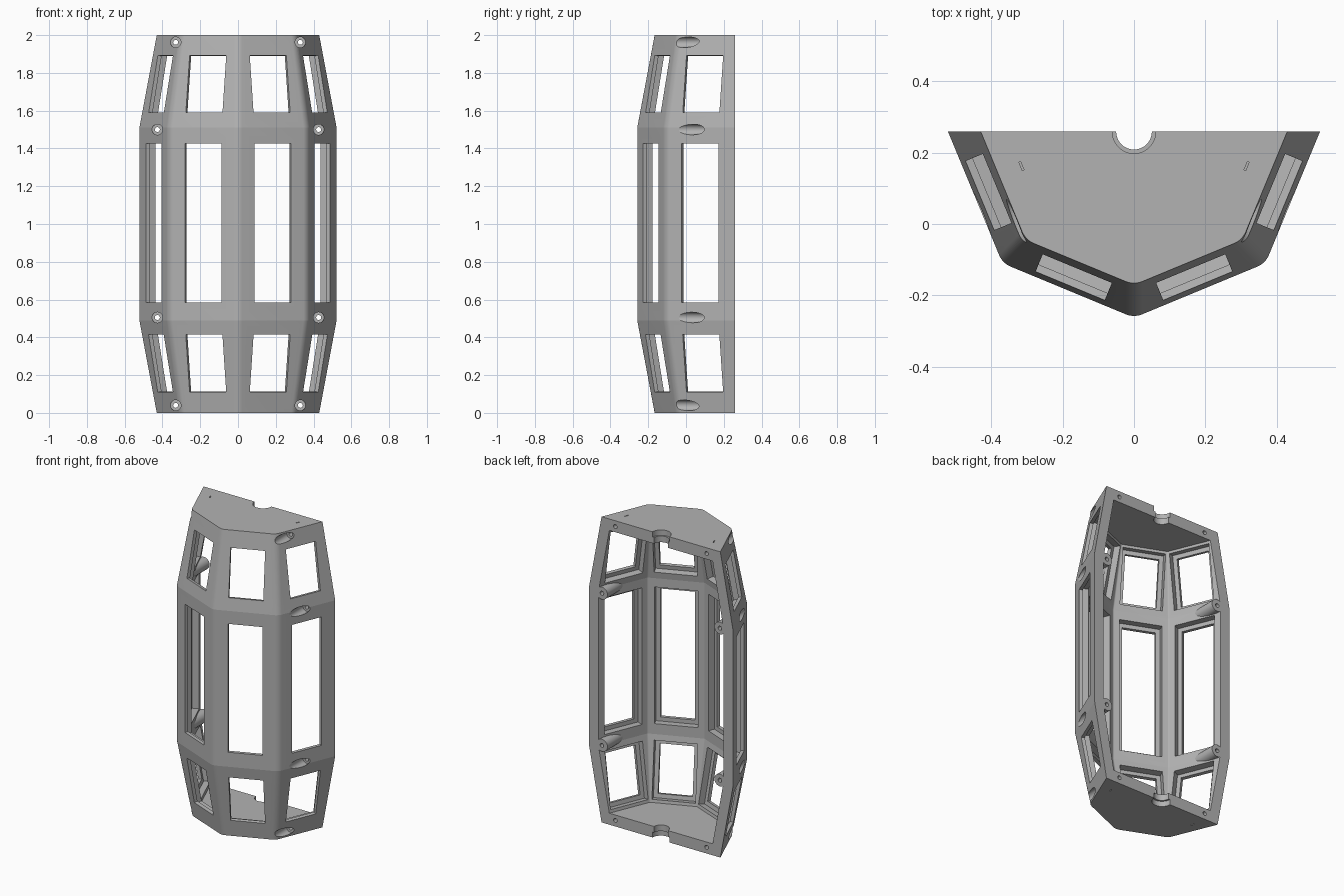
import bpy, bmesh
from math import sin, cos, radians, atan2
from mathutils import Matrix, Vector

cube = bpy.data.objects.get("Cube")
if cube:
    bpy.data.objects.remove(cube, do_unlink=True)

BACK = 0.259            # y of the open back plane, centre of the octagon
R_END, R_MID = 0.43, 0.522
Z_LOW, Z_HIGH = 0.49, 1.51
WALL, CAP, LIP = 0.065, 0.075, 0.022
HALF = radians(22.5)

grey = bpy.data.materials.new("plain grey")
grey.use_nodes = True
colour = (0.45, 0.45, 0.45, 1)
grey.diffuse_color = colour
grey.node_tree.nodes["Principled BSDF"].inputs["Base Color"].default_value = colour


def radius(z):
    """Corner radius of the octagon at a height."""
    edge = min(z, 2 - z)
    return R_END + (R_MID - R_END) * min(edge / Z_LOW, 1)


def make_object(name, bm):
    bmesh.ops.recalc_face_normals(bm, faces=bm.faces)
    mesh = bpy.data.meshes.new(name)
    bm.to_mesh(mesh)
    bm.free()
    mesh.materials.append(grey)
    obj = bpy.data.objects.new(name, mesh)
    bpy.context.collection.objects.link(obj)
    return obj


def half_octagon(r, fillet, overhang):
    """Outline with rounded corners, from the right back to the left back."""
    pts = [(-r, BACK + overhang)]
    if overhang:
        pts.append((-r, BACK))
    for k in (5, 6, 7):
        a = radians(45 * k)
        hub = r - fillet / cos(HALF)
        for i in range(9):
            t = a + HALF * (i / 4 - 1)
            pts.append((hub * cos(a) + fillet * cos(t),
                        BACK + hub * sin(a) + fillet * sin(t)))
    if overhang:
        pts.append((r, BACK))
    pts.append((r, BACK + overhang))
    return pts


def loft(name, heights, inset, fillet, overhang=0):
    bm = bmesh.new()
    rings = []
    for z in heights:
        outline = half_octagon(radius(z) - inset, fillet, overhang)
        rings.append([bm.verts.new((x, y, z)) for x, y in outline])
    n = len(rings[0])
    for low, high in zip(rings, rings[1:]):
        for i in range(n):
            j = (i + 1) % n
            bm.faces.new((low[i], low[j], high[j], high[i]))
    bm.faces.new(rings[0])
    bm.faces.new(rings[-1])
    return make_object(name, bm)


def add_box(bm, frame, size, centre):
    bmesh.ops.create_cube(bm, size=1, matrix=frame @ Matrix.Translation(centre)
                          @ Matrix.Diagonal((*size, 1)))


def add_rod(bm, x, z, r, y0, y1):
    """Cylinder along y."""
    m = Matrix.Translation((x, (y0 + y1) / 2, z)) @ Matrix.Rotation(radians(90), 4, 'X')
    bmesh.ops.create_cone(bm, cap_ends=True, segments=48, radius1=r, radius2=r,
                          depth=y1 - y0, matrix=m)


def cut(target, tool):
    mod = target.modifiers.new("cut", 'BOOLEAN')
    mod.operation, mod.solver, mod.object = 'DIFFERENCE', 'EXACT', tool
    bpy.context.view_layer.objects.active = target
    bpy.ops.object.modifier_apply(modifier=mod.name)
    bpy.data.objects.remove(tool, do_unlink=True)


def facet_y(x, z):
    """y of the outer side facet at a given x."""
    return BACK - (radius(z) - x) / sin(HALF) * cos(HALF)


# Outer body and hollow interior
shell = loft("lantern_half_shell", (0, Z_LOW, Z_HIGH, 2), 0, 0.06)
hollow = loft("hollow", (CAP, Z_LOW, Z_HIGH, 2 - CAP), WALL / cos(HALF), 0.015, 0.05)

# Screw bosses are kept by removing them from the hollow
screws = [(s * x, z) for s in (-1, 1)
          for x, z in ((0.33, 0.04), (0.427, 0.505), (0.427, 1.5), (0.33, 1.962))]
bm = bmesh.new()
for x, z in screws:
    if 0.2 < z < 1.8:
        add_rod(bm, x, z, 0.04, -0.1, BACK)
cut(hollow, make_object("bosses", bm))
cut(shell, hollow)

# Windows, each with a wider rebate on the inside
openings, rebates = bmesh.new(), bmesh.new()
for z0, z1 in ((0.11, 0.415), (0.585, 1.425), (1.59, 1.893)):
    z = (z0 + z1) / 2
    rise = (radius(z1) - radius(z0)) * cos(HALF)
    tilt = atan2(rise, z1 - z0)
    height = (z1 - z0) / cos(tilt)
    for k in range(4):
        a = radians(202.5 + 45 * k)
        flat = Vector((cos(a), sin(a), 0))
        across = Vector((-sin(a), cos(a), 0))
        up = Vector((0, 0, cos(tilt))) + flat * sin(tilt)
        out = across.cross(up)
        frame = Matrix((across, up, out)).transposed().to_4x4()
        frame.translation = Vector((0, BACK, z)) + flat * radius(z) * cos(HALF)
        add_box(openings, frame, (0.21, height, 0.1), (0, 0, 0.01))
        add_box(rebates, frame, (0.264, height + 0.054, 0.06), (0, 0, -LIP - 0.03))
cut(shell, make_object("openings", openings))
cut(shell, make_object("rebates", rebates))

# Screw holes with counterbores from the front
holes, bores = bmesh.new(), bmesh.new()
for x, z in screws:
    y = facet_y(abs(x), z)
    add_rod(holes, x, z, 0.013, -0.4, 0.4)
    add_rod(bores, x, z, 0.028, -0.4, y + 0.072)
cut(shell, make_object("holes", holes))
cut(shell, make_object("bores", bores))

# Stepped cable notch in each cap
for r, depth in ((0.05, 0.2), (0.061, 0.07)):
    bm = bmesh.new()
    for z in (0, 2):
        bmesh.ops.create_cone(bm, cap_ends=True, segments=64, radius1=r, radius2=r,
                              depth=depth, matrix=Matrix.Translation((0, BACK, z)))
    cut(shell, make_object("notch", bm))

# Small slits in the caps beside the screws
bm = bmesh.new()
for s in (-1, 1):
    for z in (0, 2):
        frame = Matrix.Translation((s * 0.316, 0.163, z)) @ Matrix.Rotation(-s * HALF, 4, 'Z')
        add_box(bm, frame, (0.005, 0.026, 0.04), (0, 0, 0))
cut(shell, make_object("slits", bm))

# Smooth the rounded corners only
bpy.ops.object.select_all(action='DESELECT')
shell.select_set(True)
bpy.context.view_layer.objects.active = shell
bpy.ops.object.shade_smooth_by_angle(angle=radians(9))
